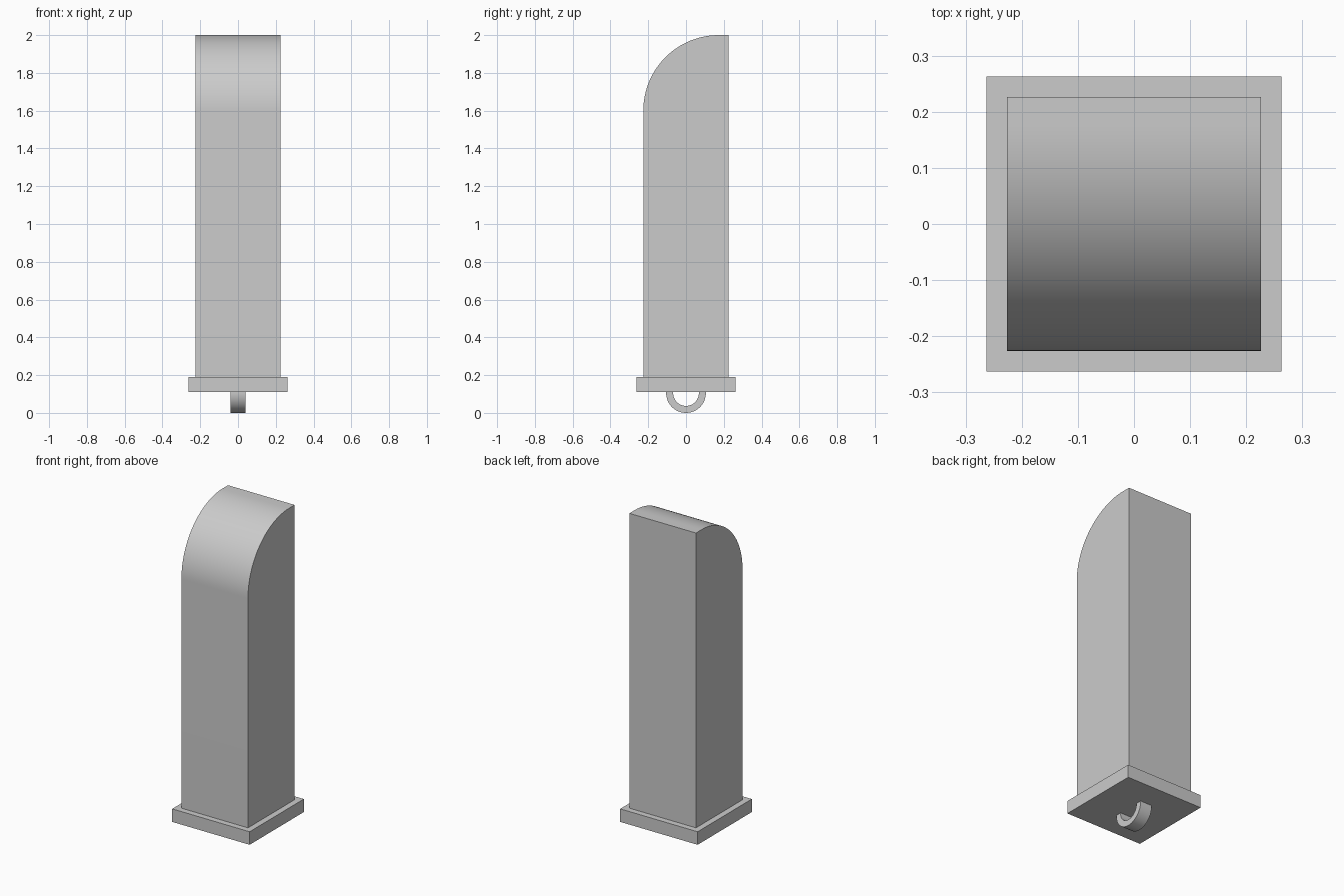
import bpy, bmesh, math
from mathutils import Vector

cube = bpy.data.objects.get("Cube")
if cube:
    bpy.data.objects.remove(cube, do_unlink=True)

grey = bpy.data.materials.new("plain grey")
grey.use_nodes = True
colour = (0.6, 0.6, 0.6, 1)
grey.diffuse_color = colour
grey.node_tree.nodes["Principled BSDF"].inputs["Base Color"].default_value = colour


def arc(cy, cz, radius, start, end, steps):
    """Points of a circular arc in the side plane, angles in degrees."""
    angles = [math.radians(start + (end - start) * i / steps) for i in range(steps + 1)]
    return [(cy + radius * math.cos(a), cz + radius * math.sin(a)) for a in angles]


def extrude_profile(name, profile, half_width):
    """Extrude a side (y, z) outline across x, centred on x = 0."""
    bm = bmesh.new()
    face = bm.faces.new([bm.verts.new((-half_width, y, z)) for y, z in profile])
    moved = bmesh.ops.extrude_face_region(bm, geom=[face])["geom"]
    verts = [v for v in moved if isinstance(v, bmesh.types.BMVert)]
    bmesh.ops.translate(bm, verts=verts, vec=Vector((2 * half_width, 0, 0)))
    bmesh.ops.recalc_face_normals(bm, faces=bm.faces)
    mesh = bpy.data.meshes.new(name)
    bm.to_mesh(mesh)
    bm.free()
    mesh.materials.append(grey)
    obj = bpy.data.objects.new(name, mesh)
    bpy.context.collection.objects.link(obj)
    bpy.ops.object.select_all(action="DESELECT")
    obj.select_set(True)
    bpy.context.view_layer.objects.active = obj
    bpy.ops.object.shade_smooth_by_angle(angle=math.radians(30))
    return obj


BODY, PLATE = 0.226, 0.263
PLATE_BOTTOM, PLATE_TOP = 0.11, 0.19

# Tall square column with a rounded front top
ROUND = 0.4
column = [(BODY, PLATE_TOP), (BODY, 2.0)]
column += arc(ROUND - BODY, 2.0 - ROUND, ROUND, 90, 180, 32)
column += [(-BODY, PLATE_TOP)]
extrude_profile("column", column, BODY)

# Square flange plate under the column
extrude_profile("base_plate", [(-PLATE, PLATE_BOTTOM), (PLATE, PLATE_BOTTOM),
                               (PLATE, PLATE_TOP), (-PLATE, PLATE_TOP)], PLATE)

# Half-ring loop hanging below the plate
OUTER, INNER = 0.105, 0.068
loop = [(-OUTER, PLATE_BOTTOM)] + arc(0, OUTER, OUTER, 180, 360, 32) + [(OUTER, PLATE_BOTTOM)]
loop += [(INNER, PLATE_BOTTOM)] + arc(0, OUTER, INNER, 360, 180, 32) + [(-INNER, PLATE_BOTTOM)]
extrude_profile("bottom_loop", loop, 0.04)
